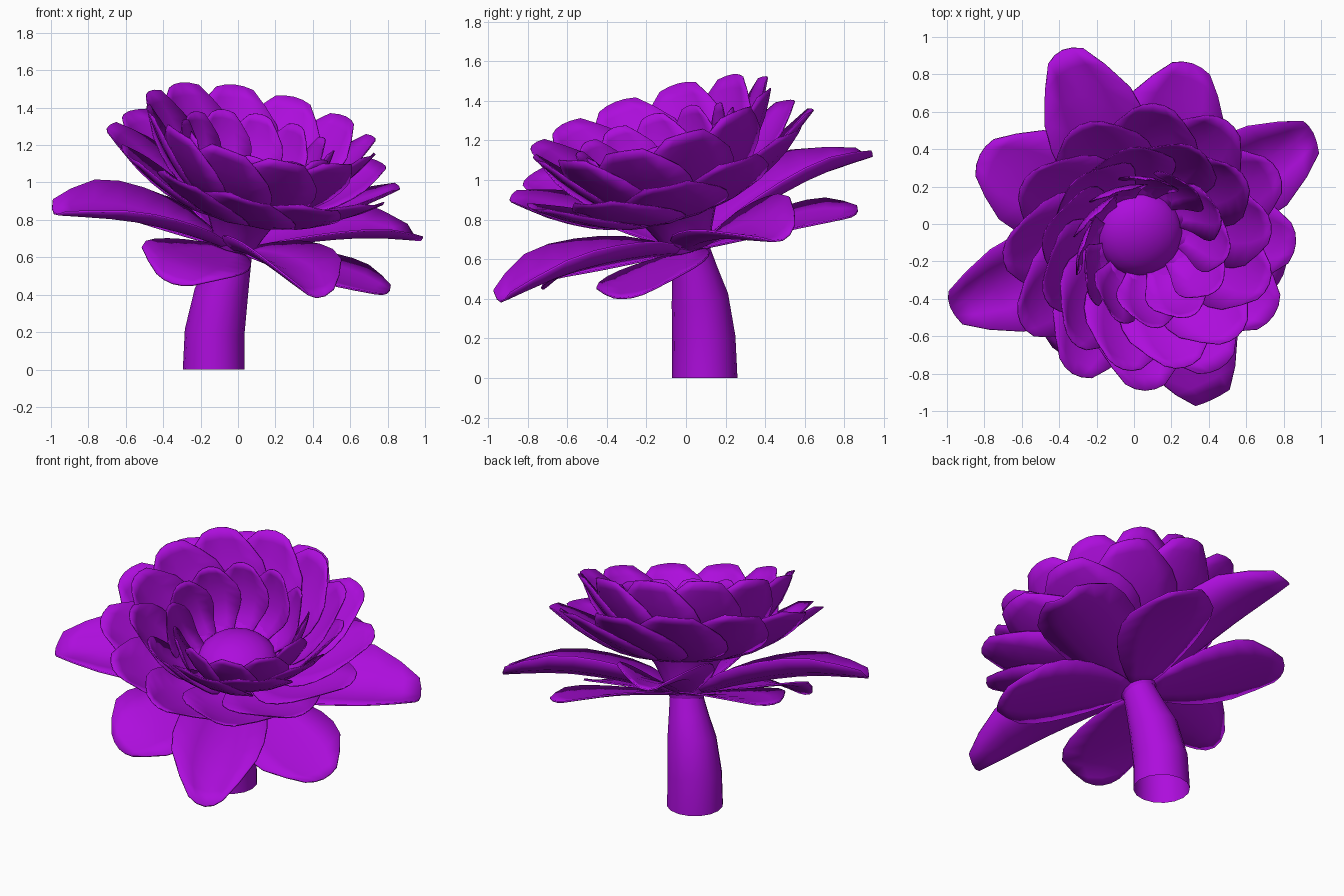
import bpy, bmesh, math
from mathutils import Vector, Matrix

if "Cube" in bpy.data.objects:
    bpy.data.objects.remove(bpy.data.objects["Cube"])

purple = bpy.data.materials.new("bright purple")
purple.diffuse_color = (0.42, 0.004, 0.72, 1)
purple.use_nodes = True
purple.node_tree.nodes["Principled BSDF"].inputs["Base Color"].default_value = purple.diffuse_color

# Tilted frame that carries the whole flower head
axis = Vector((0.215, -0.30, 1)).normalized()
base = Vector((-0.02, 0.02, 0.65))
HEAD = Matrix.Translation(base) @ Vector((0, 0, 1)).rotation_difference(axis).to_matrix().to_4x4()


def finish(name, bm, matrix, thickness=0):
    bmesh.ops.recalc_face_normals(bm, faces=bm.faces)
    bm.transform(matrix)
    mesh = bpy.data.meshes.new(name)
    bm.to_mesh(mesh)
    bm.free()
    mesh.materials.append(purple)
    ob = bpy.data.objects.new(name, mesh)
    bpy.context.collection.objects.link(ob)
    if thickness:
        mod = ob.modifiers.new("thickness", 'SOLIDIFY')
        mod.thickness = thickness
        mod.offset = 0
    bpy.ops.object.select_all(action='DESELECT')
    ob.select_set(True)
    bpy.context.view_layer.objects.active = ob
    bpy.ops.object.shade_smooth_by_angle(angle=math.radians(40))
    return ob


def loft(bm, rings, sides=16, bottom=True):
    """Skin circles given as (centre, radius, direction) and cap the ends."""
    loops = []
    for c, r, d in rings:
        q = Vector((0, 0, 1)).rotation_difference(Vector(d))
        loops.append([bm.verts.new(Vector(c) + q @ Vector((
            r * math.cos(2 * math.pi * i / sides), r * math.sin(2 * math.pi * i / sides), 0)))
            for i in range(sides)])
    for a, b in zip(loops, loops[1:]):
        for i in range(sides):
            j = (i + 1) % sides
            bm.faces.new((a[i], a[j], b[j], b[i]))
    if bottom:
        bm.faces.new(loops[0][::-1])
    bm.faces.new(loops[-1])


def along(points, v):
    """Smooth interpolation through evenly spaced (radius, height) points."""
    n = len(points) - 1
    i = min(int(v * n), n - 1)
    f = v * n - i
    p = [Vector(points[max(0, min(n, i + k))]) for k in (-1, 0, 1, 2)]
    return 0.5 * (2 * p[1] + (p[2] - p[0]) * f + (2 * p[0] - 5 * p[1] + 4 * p[2] - p[3]) * f * f
                  + (3 * p[1] - p[0] - 3 * p[2] + p[3]) * f ** 3)


def petal(bm, angle, spine, widths, cup, roll=0, rows=8, cols=4):
    """One cupped blade that follows the spine outward at the given angle."""
    turn = Matrix.Rotation(angle, 3, 'Z')
    grid = []
    for a in range(rows + 1):
        v = a / rows
        p = along(spine, v)
        d = (along(spine, min(1, v + 0.02)) - along(spine, max(0, v - 0.02))).normalized()
        half = along([(w, 0) for w in widths], v).x
        row = []
        for b in range(cols + 1):
            s = 2 * b / cols - 1
            lift = cup * s * s * half + math.tan(roll) * s * half
            back = 0.25 * half * s * s * v
            r = p.x - d.y * lift - d.x * back
            t = p.y + d.x * lift - d.y * back
            row.append(bm.verts.new(turn @ Vector((r, s * half, t))))
        grid.append(row)
    for a in range(rows):
        for b in range(cols):
            bm.faces.new((grid[a][b], grid[a + 1][b], grid[a + 1][b + 1], grid[a][b + 1]))


# Stem, open at the foot, bending up into the head
bm = bmesh.new()
loft(bm, [((-0.13, 0.095, 0), 0.165, (0, 0, 1)),
          ((-0.125, 0.09, 0.2), 0.16, (0.1, -0.08, 1)),
          ((-0.09, 0.07, 0.4), 0.145, (0.25, -0.2, 1)),
          ((-0.05, 0.045, 0.53), 0.118, (0.3, -0.25, 1)),
          ((-0.015, 0.02, 0.66), 0.095, axis)], bottom=False)
finish("stem", bm, Matrix.Identity(4))

# Collar below the petals and the domed centre inside them
bm = bmesh.new()
loft(bm, [((0, 0, t), r, (0, 0, 1)) for t, r in
          ((-0.02, 0.10), (0.08, 0.14), (0.18, 0.19), (0.23, 0.23))])
finish("collar", bm, HEAD)
bm = bmesh.new()
loft(bm, [((0, 0, 0.23 + 0.15 * math.sin(a)), 0.24 * math.cos(a), (0, 0, 1))
          for a in (0, 0.3, 0.6, 0.9, 1.2, 1.45)], 20)
finish("flower_centre", bm, HEAD)

# Rings of overlapping petals, outermost first
rings = [
    ("outer_petals", 12, 0.0, -6, [(0.10, 0.19), (0.35, 0.24), (0.59, 0.36), (0.80, 0.51)],
     [0.06, 0.20, 0.28, 0.25, 0.11]),
    ("middle_petals", 12, 0.5, -6, [(0.10, 0.22), (0.33, 0.32), (0.51, 0.51), (0.64, 0.71)],
     [0.06, 0.17, 0.24, 0.23, 0.10]),
    ("inner_petals", 12, 0.0, -14, [(0.19, 0.24), (0.31, 0.34), (0.38, 0.49), (0.41, 0.64)],
     [0.05, 0.11, 0.155, 0.145, 0.06]),
]
for name, count, shift, roll, spine, widths in rings:
    bm = bmesh.new()
    for i in range(count):
        petal(bm, 2 * math.pi * (i + shift) / count, spine, widths, 0.2, math.radians(roll))
    finish(name, bm, HEAD, 0.006)

# Long troughed leaves alternating with broad flat ones
bm = bmesh.new()
for deg in (113, 27, -65, -157):
    petal(bm, math.radians(deg), [(0.06, 0.0), (0.35, 0.07), (0.72, 0.12), (1.08, 0.11)],
          [0.07, 0.20, 0.26, 0.25, 0.10], 0.45)
finish("long_leaves", bm, HEAD, 0.01)
bm = bmesh.new()
for deg, reach, tip in ((70, 0.92, 0), (-21, 0.90, 0.02), (-112, 0.82, -0.04), (155, 0.92, 0)):
    petal(bm, math.radians(deg), [(0.06, 0.0), (0.35, 0.02), (0.65, 0.025), (reach, tip)],
          [0.07, 0.20, 0.28, 0.27, 0.11], 0.1)
finish("broad_leaves", bm, HEAD, 0.01)
